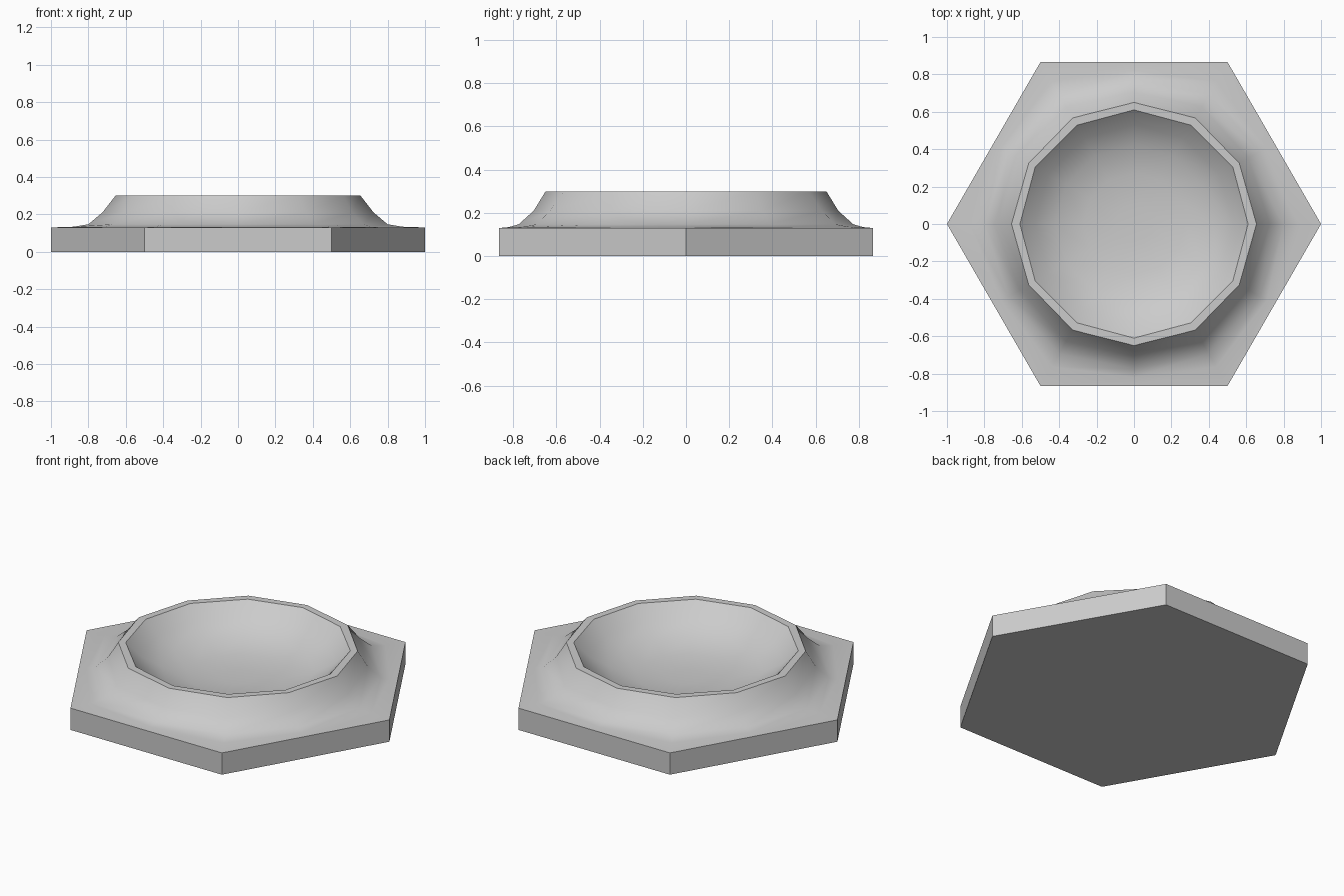
import bpy, bmesh, math

cube = bpy.data.objects.get("Cube")
if cube:
    bpy.data.objects.remove(cube, do_unlink=True)

SIDES = 12
HEX_MID = math.cos(math.pi / 6)

stone = bpy.data.materials.new("stone_grey")
stone.use_nodes = True
colour = (0.6, 0.6, 0.6, 1)
stone.diffuse_color = colour
stone.node_tree.nodes["Principled BSDF"].inputs["Base Color"].default_value = colour

# Each ring: radius toward tile corners, radius toward edge middles, height
base_rings = [(1, HEX_MID, 0), (1, HEX_MID, 0.13)]
slope_rings = [(0.88, 0.82, 0.134), (0.8, 0.775, 0.147), (0.725, 0.705, 0.21), (0.655, 0.65, 0.3)]
bowl_rings = [(r, r, z) for r, z in
              [(0.61, 0.3), (0.53, 0.225), (0.42, 0.165), (0.27, 0.13), (0.1, 0.12)]]

bm = bmesh.new()


def add_ring(corner, middle, z):
    """Ring of points alternating between tile corners and edge middles."""
    points = []
    for i in range(SIDES):
        r = middle if i % 2 else corner
        a = math.tau * i / SIDES
        points.append(bm.verts.new((r * math.cos(a), r * math.sin(a), z)))
    return points


rings = [add_ring(*ring) for ring in base_rings + slope_rings + bowl_rings]

# Skin the tile side, outer slope, rim and bowl
for low, high in zip(rings, rings[1:]):
    for i in range(SIDES):
        j = (i + 1) % SIDES
        bm.faces.new((low[i], low[j], high[j], high[i]))

# Underside and bowl floor
bm.faces.new(rings[0][::-1])
bm.faces.new(rings[-1])
bm.normal_update()

# Smooth slopes, with crisp tile edges and rim
for face in bm.faces:
    face.smooth = True
crisp = [rings[0], rings[1], rings[len(base_rings + slope_rings) - 1],
         rings[len(base_rings + slope_rings)]]
for ring in crisp:
    for i in range(SIDES):
        bm.edges.get((ring[i], ring[(i + 1) % SIDES])).smooth = False
for i in range(0, SIDES, 2):
    bm.edges.get((rings[0][i], rings[1][i])).smooth = False

mesh = bpy.data.meshes.new("crater_tile")
bm.to_mesh(mesh)
bm.free()
mesh.materials.append(stone)
bpy.context.collection.objects.link(bpy.data.objects.new("crater_tile", mesh))
